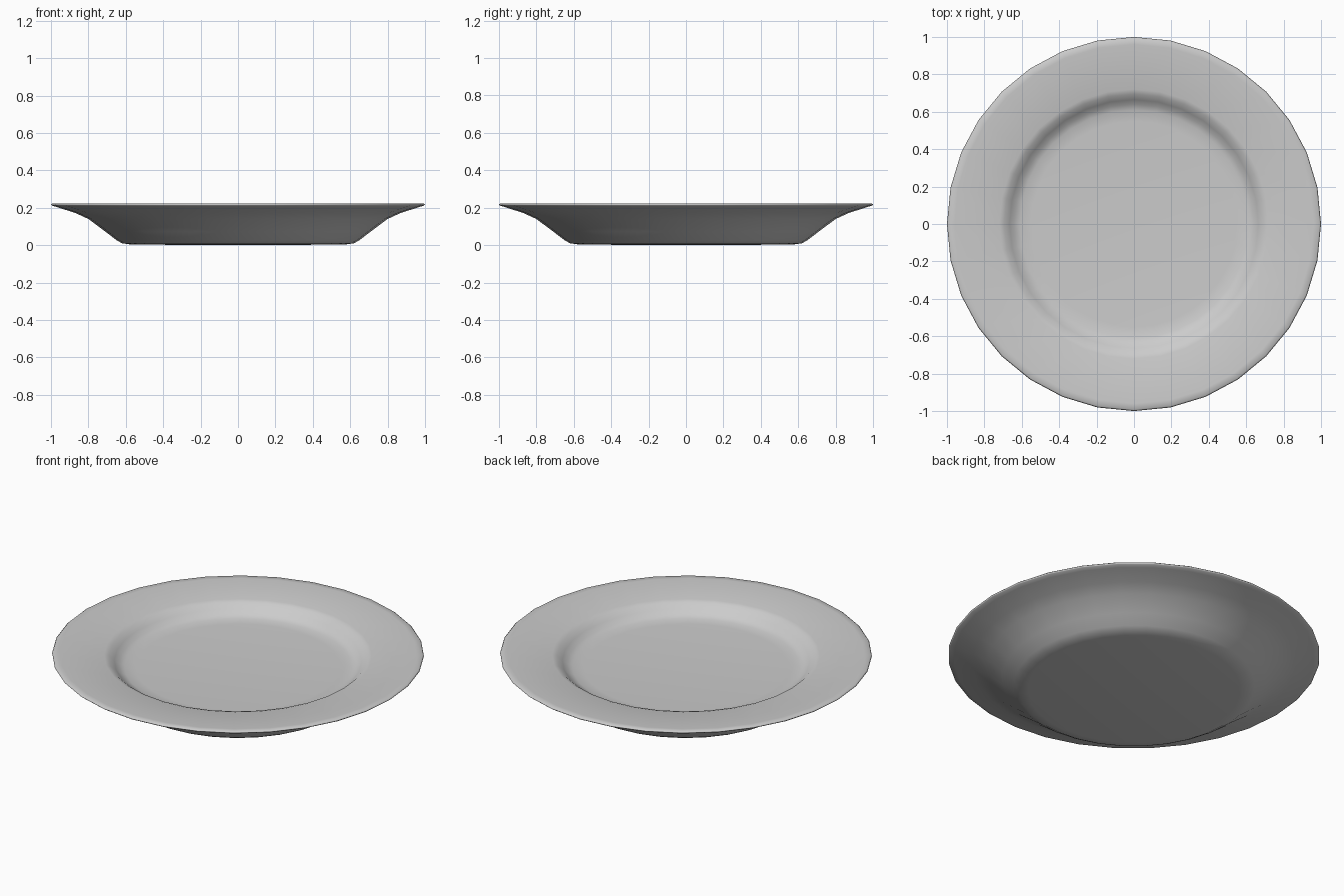
import bpy, bmesh, math

if "Cube" in bpy.data.objects:
    bpy.data.objects.remove(bpy.data.objects["Cube"])

SIDES = 32
# Plate cross-section (radius, height): underside, rim edge, flat rim, well
profile = [(0, 0), (0.57, 0.003), (0.62, 0.01), (0.65, 0.027), (0.71, 0.073),
           (0.80, 0.14), (0.87, 0.172), (0.97, 0.204), (0.993, 0.211),
           (1.0, 0.217), (0.993, 0.223), (0.96, 0.222), (0.72, 0.211),
           (0.695, 0.203), (0.665, 0.178), (0.64, 0.157), (0.61, 0.146),
           (0.55, 0.142), (0, 0.14)]

# Lathe the section around z
bm = bmesh.new()
verts = [bm.verts.new((r, 0, z)) for r, z in profile]
edges = [bm.edges.new(p) for p in zip(verts, verts[1:])]
bmesh.ops.spin(bm, geom=verts + edges, cent=(0, 0, 0), axis=(0, 0, 1),
               angle=math.tau, steps=SIDES, use_merge=True)
bmesh.ops.remove_doubles(bm, verts=bm.verts, dist=1e-4)
bmesh.ops.recalc_face_normals(bm, faces=bm.faces)
mesh = bpy.data.meshes.new("plate")
bm.to_mesh(mesh)
bm.free()

plate = bpy.data.objects.new("plate", mesh)
bpy.context.collection.objects.link(plate)
for face in mesh.polygons:
    face.use_smooth = True
